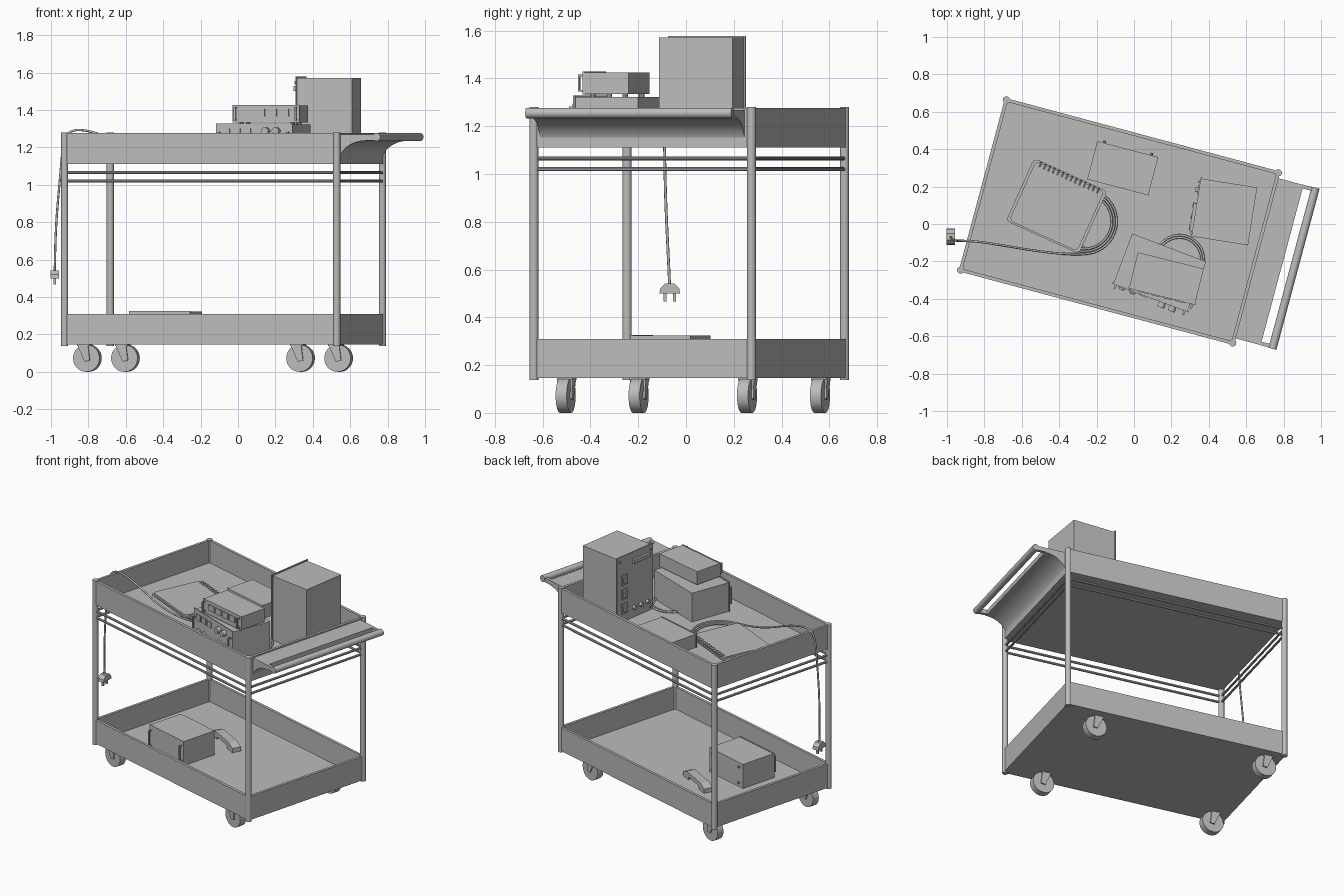
import bpy, bmesh, math
from mathutils import Matrix, Vector

if "Cube" in bpy.data.objects:
    bpy.data.objects.remove(bpy.data.objects["Cube"])

grey = bpy.data.materials.new("light_grey")
grey.diffuse_color = (0.5, 0.5, 0.5, 1)
grey.use_nodes = True
grey.node_tree.nodes["Principled BSDF"].inputs["Base Color"].default_value = grey.diffuse_color


def frame(x, y, deg, z=0.0):
    return Matrix.Translation((x, y, z)) @ Matrix.Rotation(math.radians(deg), 4, 'Z')


CART = frame(-0.0775, 0.0135, -15)
HL, HW = 0.753, 0.471          # half spacing of the corner posts
TOP, LOW = 1.122, 0.155        # floor heights of the two trays


def finish(name, bm, m, smooth=False):
    bmesh.ops.recalc_face_normals(bm, faces=bm.faces)
    me = bpy.data.meshes.new(name)
    bm.to_mesh(me)
    bm.free()
    me.transform(m)
    me.materials.append(grey)
    ob = bpy.data.objects.new(name, me)
    bpy.context.collection.objects.link(ob)
    if smooth:
        bpy.ops.object.select_all(action='DESELECT')
        ob.select_set(True)
        bpy.context.view_layer.objects.active = ob
        bpy.ops.object.shade_smooth_by_angle(angle=math.radians(35))
    return ob


def add_box(bm, lo, hi):
    lo, hi = Vector(lo), Vector(hi)
    s = hi - lo
    bmesh.ops.create_cube(bm, size=1, matrix=Matrix.Translation((lo + hi) / 2) @ Matrix.Diagonal((s.x, s.y, s.z, 1)))


def box(name, m, lo, hi):
    bm = bmesh.new()
    add_box(bm, lo, hi)
    return finish(name, bm, m)


def rod(name, m, a, b, r, seg=16):
    a, b = Vector(a), Vector(b)
    bm = bmesh.new()
    mat = Matrix.Translation((a + b) / 2) @ (b - a).to_track_quat('Z', 'Y').to_matrix().to_4x4()
    bmesh.ops.create_cone(bm, cap_ends=True, segments=seg, radius1=r, radius2=r, depth=(b - a).length, matrix=mat)
    return finish(name, bm, m, True)


def prism(name, m, pts, y0, y1, smooth=False):
    # extrude an x-z outline along y
    bm = bmesh.new()
    f = bm.faces.new([bm.verts.new((x, y0, z)) for x, z in pts])
    ext = bmesh.ops.extrude_face_region(bm, geom=[f])
    bmesh.ops.translate(bm, vec=(0, y1 - y0, 0), verts=[v for v in ext['geom'] if isinstance(v, bmesh.types.BMVert)])
    return finish(name, bm, m, smooth)


def tube(name, pts, r, kind='NURBS', cyclic=False):
    cu = bpy.data.curves.new(name, 'CURVE')
    cu.dimensions = '3D'
    cu.bevel_depth, cu.bevel_resolution, cu.resolution_u, cu.use_fill_caps = r, 2, 4, True
    sp = cu.splines.new(kind)
    sp.points.add(len(pts) - 1)
    for p, co in zip(sp.points, pts):
        p.co = (*co, 1)
    sp.use_cyclic_u = cyclic
    if kind == 'NURBS':
        sp.order_u, sp.use_endpoint_u = 4, True
    cu.materials.append(grey)
    ob = bpy.data.objects.new(name, cu)
    bpy.context.collection.objects.link(ob)
    bpy.ops.object.select_all(action='DESELECT')
    ob.select_set(True)
    bpy.context.view_layer.objects.active = ob
    bpy.ops.object.convert(target='MESH')
    bpy.ops.object.shade_smooth()


# Trays: floor and four walls
def tray(name, z0, z1, floor):
    box(name + "_floor", CART, (-HL, -HW, z0), (HL, HW, floor))
    t = 0.009
    for s in (-1, 1):
        box(name + "_long_wall", CART, (-HL, s * HW - t, z0), (HL, s * HW + t, z1))
        box(name + "_end_wall", CART, (s * HL - t, -HW, z0), (s * HL + t, HW, z1))


tray("upper_tray", 1.11, 1.277, TOP)
tray("lower_tray", 0.145, 0.31, LOW)

# Corner posts, guard rails
for sx in (-1, 1):
    for sy in (-1, 1):
        rod("corner_post", CART, (sx * HL, sy * HW, 0.137), (sx * HL, sy * HW, 1.28), 0.019, 20)
for z in (1.02, 1.065):
    for s in (-1, 1):
        rod("long_rail", CART, (-HL, s * HW, z), (HL, s * HW, z), 0.008, 10)
        rod("end_rail", CART, (s * HL, -HW, z), (s * HL, HW, z), 0.008, 10)

# Swivel casters
for u in (-0.648, 0.532):
    for v in (-0.393, 0.393):
        c = CART @ Matrix.Translation((u, v, 0))
        rod("caster_wheel", c, (0, -0.024, 0.073), (0, 0.024, 0.073), 0.073, 32)
        for s in (-1, 1):
            prism("caster_fork", c, [(-0.05, 0.15), (0.01, 0.15), (0.022, 0.06), (-0.008, 0.055)],
                  s * 0.025, s * 0.033)
        box("caster_plate", c, (-0.05, -0.033, 0.138), (0.02, 0.033, 0.148))

# Push handle: curved apron, slot side pieces and round bar
arc = [(0.90 - 0.147 * math.cos(i * math.pi / 24), 1.11 + 0.125 * math.sin(i * math.pi / 24)) for i in range(13)]
prism("handle_apron", CART, arc + [(0.90, 1.268), (0.753, 1.268)], -0.443, 0.443, True)
for s in (-1, 1):
    box("handle_arm", CART, (0.895, s * 0.434 - 0.01, 1.238), (0.965, s * 0.434 + 0.01, 1.268))
rod("handle_bar", CART, (0.966, -0.446, 1.255), (0.966, 0.446, 1.255), 0.022, 20)


# Instrument case; its panel faces local -y
def case(name, m, L, D, h, panel=0.006):
    box(name + "_body", m, (-L / 2, -D / 2, 0), (L / 2, D / 2, h))
    box(name + "_panel", m, (-L / 2 - panel, -D / 2 - 0.008, -0.002), (L / 2 + panel, -D / 2, h + panel))


def knob(name, m, x, y, z, r, d=0.02):
    rod(name, m, (x, y, z), (x, y - d, z), r, 14)


def grips(name, m, L, y, z0, z1):
    # pair of vertical bow handles on a panel
    for s in (-1, 1):
        x = s * (L / 2 - 0.015)
        box(name, m, (x - 0.005, y - 0.024, z0), (x + 0.005, y - 0.016, z1))
        for z in (z0, z1 - 0.008):
            box(name + "_foot", m, (x - 0.005, y - 0.016, z), (x + 0.005, y, z + 0.008))


# Tall cabinet with switch panel
tall = frame(0.487, 0.064, -99, TOP)
case("tall_cabinet", tall, 0.313, 0.298, 0.448, 0.008)
py = -0.157
for z in (0.09, 0.19, 0.29):
    box("cabinet_switch_frame", tall, (-0.12, py - 0.006, z - 0.035), (-0.07, py, z + 0.035))
    box("cabinet_switch", tall, (-0.108, py - 0.018, z - 0.02), (-0.082, py, z + 0.012))
for x in (-0.01, 0.05, 0.11):
    knob("cabinet_knob", tall, x, py, 0.07, 0.014)
box("cabinet_top_strip", tall, (-0.02, py - 0.016, 0.38), (0.13, py, 0.405))
for x in (-0.14, 0.14):
    for z in (0.025, 0.425):
        knob("cabinet_screw", tall, x, py, z, 0.008, 0.008)

# Lower stacked instrument
low = frame(0.139, -0.257, -20.7, TOP)
case("wide_instrument", low, 0.423, 0.28, 0.2)
py = -0.148
for x in (-0.16, -0.1, -0.04):
    box("wide_instrument_display", low, (x - 0.022, py - 0.006, 0.14), (x + 0.022, py, 0.18))
for x in (0.07, 0.13):
    knob("wide_instrument_knob", low, x, py, 0.165, 0.02, 0.028)
    knob("wide_instrument_small_knob", low, x, py, 0.08, 0.013)
for x in (-0.16, -0.1):
    knob("wide_instrument_socket", low, x, py, 0.07, 0.014, 0.015)
grips("wide_instrument_grip", low, 0.423, py, 0.04, 0.16)

# Upper stacked instrument
up = frame(0.174, -0.288, -14, 1.334)
case("small_instrument", up, 0.363, 0.19, 0.091, 0.003)
py = -0.103
for x in (-0.1, -0.033, 0.033, 0.1):
    box("small_instrument_display", up, (x - 0.027, py - 0.006, 0.032), (x + 0.027, py, 0.072))
grips("small_instrument_grip", up, 0.363, py, 0.01, 0.082)
for x in (-0.14, 0.14):
    for y in (-0.07, 0.07):
        rod("small_instrument_foot", up, (x, y, -0.013), (x, y, 0), 0.012, 10)

# Flat instrument at the back
flat = frame(-0.059, 0.302, -14.7, TOP)
case("flat_instrument", flat, 0.337, 0.203, 0.092, 0.003)
for x in (-0.13, 0.13):
    for z in (0.025, 0.07):
        rod("flat_instrument_stud", flat, (x, 0.10, z), (x, 0.115, z), 0.008, 10)

# Instrument and handset on the lower tray
shelf = frame(-0.385, -0.06, -15, LOW)
case("shelf_instrument", shelf, 0.33, 0.25, 0.168, 0.003)
grips("shelf_instrument_grip", shelf, 0.33, -0.133, 0.03, 0.14)
for x in (-0.13, 0.13):
    for z in (0.03, 0.14):
        rod("shelf_instrument_stud", shelf, (x, 0.125, z), (x, 0.138, z), 0.008, 10)
hand = frame(-0.235, 0.205, -29, LOW)
prism("handset", hand, [(-0.15, 0), (-0.08, 0), (-0.07, 0.02), (0.07, 0.02), (0.08, 0), (0.15, 0),
                        (0.15, 0.03), (0.1, 0.05), (-0.1, 0.05), (-0.15, 0.03)], -0.03, 0.03)

# Notebook: rounded cover, page block, ring binding
book = frame(-0.414, 0.096, -24.3, TOP + 0.02)
for name, L, W, z0, z1 in (("notebook_cover", 0.428, 0.368, 0, 0.006), ("notebook_pages", 0.40, 0.35, 0.006, 0.018)):
    ob = box(name, book, (-L / 2, -W / 2, z0), (L / 2, W / 2, z1))
    ob.data.transform(book.inverted())
    ob.matrix_world = book
    bm = bmesh.new()
    bm.from_mesh(ob.data)
    edges = [e for e in bm.edges if abs(e.verts[0].co.z - e.verts[1].co.z) > 0.001]
    bmesh.ops.bevel(bm, geom=edges, offset=0.025, segments=4, affect='EDGES', profile=0.5)
    bm.to_mesh(ob.data)
    bm.free()
for i in range(14):
    x = -0.17 + i * 0.026
    rod("notebook_ring", book, (x, 0.15, 0.019), (x, 0.182, 0.019), 0.004, 8)

# Coiled power cord that runs over the tray end and hangs with a plug
cx, cy = -0.265, 0.016
cord = []
for i in range(49):
    a = -math.pi / 2 + (48 - i) * math.pi / 8
    r = 0.14 + 0.04 * i / 48
    cord.append((cx + r * math.cos(a), cy + r * math.sin(a), TOP + 0.008 + 0.012 * i / 48))
cord += [(-0.4, -0.16, 1.15), (-0.55, -0.14, 1.19), (-0.7, -0.115, 1.26), (-0.82, -0.095, 1.295),
         (-0.89, -0.09, 1.295), (-0.935, -0.09, 1.25), (-0.945, -0.09, 1.1), (-0.97, -0.085, 0.85),
         (-0.978, -0.075, 0.68), (-0.98, -0.068, 0.52)]
tube("power_cord", cord, 0.006)
plug = frame(-0.98, -0.068, 0, 0)
prism("plug_body", plug @ Matrix.Rotation(math.pi / 2, 4, 'Z'),
      [(-0.043, 0.5), (0.043, 0.5), (0.04, 0.52), (0.018, 0.542), (-0.018, 0.542), (-0.04, 0.52)], -0.022, 0.022)
for y in (-0.02, 0.02):
    box("plug_pin", plug, (-0.007, y - 0.007, 0.467), (0.007, y + 0.007, 0.5))

# Second cord loop behind the stacked instruments
for r in (0.118, 0.13):
    tube("cord_loop", [(0.243 + r * math.cos(i * math.pi / 20), -0.19 + r * math.sin(i * math.pi / 20), TOP + 0.007)
                       for i in range(40)], 0.006, 'POLY', True)
